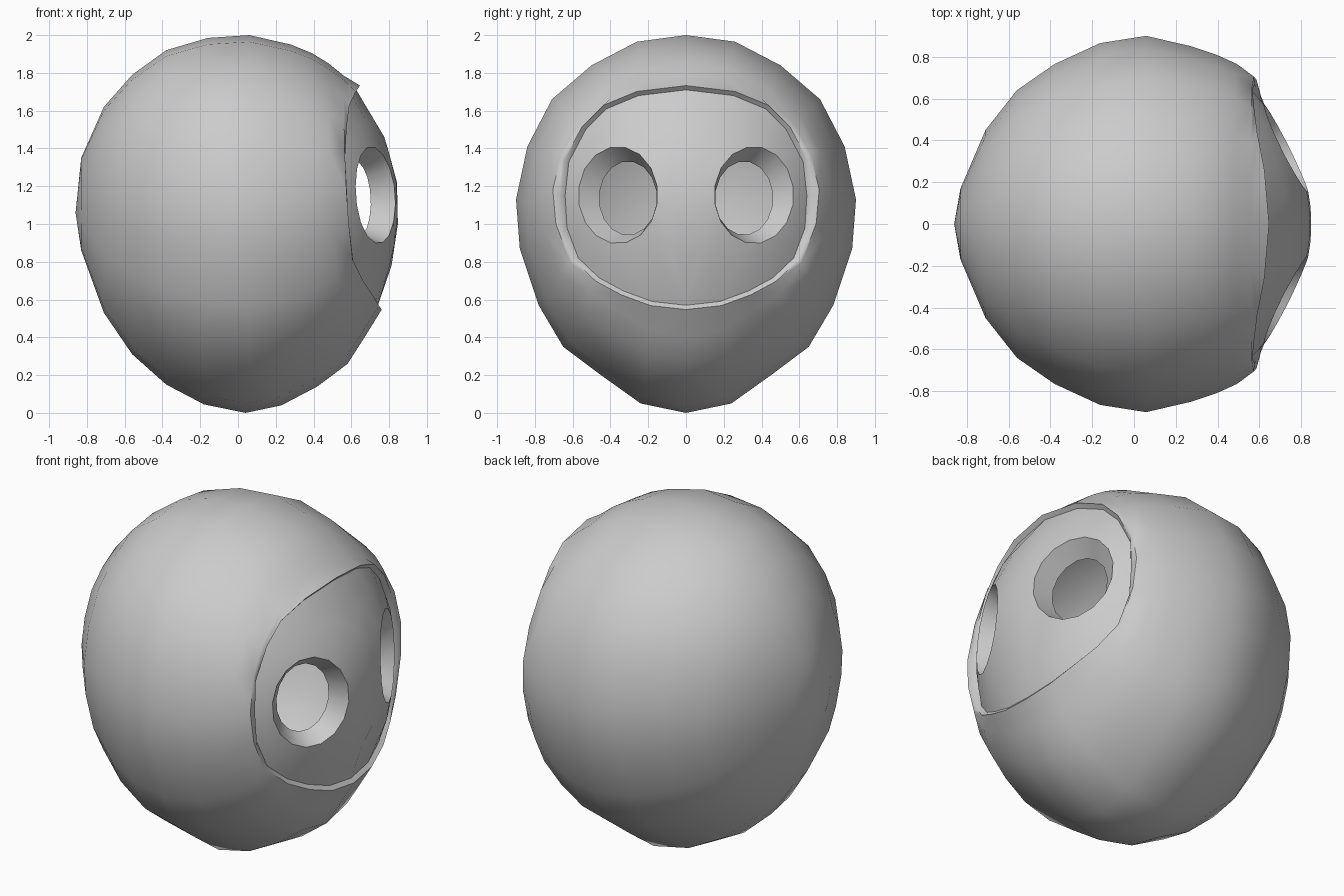
import bpy, bmesh
from math import radians, sin, cos

if "Cube" in bpy.data.objects:
    bpy.data.objects.remove(bpy.data.objects["Cube"])

bm = bmesh.new()


def loop(points):
    return [bm.verts.new(p) for p in points]


def bridge(a, b, closed=False):
    n = len(a)
    for i in range(n if closed else n - 1):
        j = (i + 1) % n
        bm.faces.new((a[i], a[j], b[j], b[i]))


def face_x(y, z):
    """Curved face surface: depth x over the y-z plane."""
    return 0.85 - 0.69 * y * y - (0.58 if z > 1.1 else 0.36) * (z - 1.1) ** 2


# Half cross-section of the shell, top to bottom
section = [(0, 2), (.26, 1.965), (.5, 1.84), (.71, 1.66), (.84, 1.41), (.9, 1.13),
           (.88, .87), (.78, .57), (.65, .35), (.45, .2), (.24, .05), (0, 0)]

# Rings from back to front: x at top, x at bottom, z low, z high, half width
rings = [(-.83, -.83, .86, 1.35, .17), (-.71, -.71, .53, 1.62, .45),
         (-.56, -.56, .31, 1.79, .64), (-.38, -.38, .15, 1.92, .765),
         (-.16, -.18, .045, 1.985, .865), (.06, .04, 0, 2, .9),
         (.28, .23, .04, 1.95, .85), (.39, .42, .14, 1.905, .81),
         (.48, .58, .26, 1.85, .765), (.56, .67, .4, 1.785, .705)]

# Half outline of the face panel, top to bottom
outline = [(0, 1.71), (.25, 1.68), (.42, 1.61), (.53, 1.5), (.62, 1.33), (.64, 1.15),
           (.63, .98), (.57, .82), (.46, .715), (.33, .645), (.18, .59), (0, .57)]

# Shell body
pole = bm.verts.new((-.86, 0, 1.06))
prev = None
for xt, xb, lo, hi, w in rings:
    cur = loop([(xt + (xb - xt) * (1 - z / 2) ** 2.5, y * w / .9, lo + (hi - lo) * z / 2)
                for y, z in section])
    if prev:
        bridge(prev, cur)
    else:
        for a, b in zip(cur, cur[1:]):
            bm.faces.new((pole, a, b))
    prev = cur

# Raised lip and small step down to the face panel
lip = loop([(face_x(y, z) + .012, y * 1.04, 1.14 + (z - 1.14) * 1.04) for y, z in outline])
bridge(prev, lip)
edge = loop([(face_x(y, z) - .008, y, z) for y, z in outline])
bridge(lip, edge)

# Half face panel closing along the midline, narrowing to the eye opening
mid_z = (.78, 1.0, 1.22, 1.46)
border = edge + loop([(face_x(0, z), 0, z) for z in mid_z])
flat = outline + [(0, z) for z in mid_z]
angles = [radians(123 - 22.5 * i) for i in range(16)]
outer = [(.36 + .21 * cos(a), 1.153 + .257 * sin(a)) for a in angles]
inner = [(.307 + .153 * cos(a), 1.137 + .195 * sin(a)) for a in angles]
between = [((p[0] + q[0]) / 2, (p[1] + q[1]) / 2) for p, q in zip(flat, outer)]
surround = loop([(face_x(y, z), y, z) for y, z in between])
rim = loop([(face_x(y, z), y, z) for y, z in outer])
socket = loop([(face_x(y, z) - .13, y, z) for y, z in inner])
bridge(border, surround, True)
bridge(surround, rim, True)
bridge(rim, socket, True)

bmesh.ops.recalc_face_normals(bm, faces=bm.faces)
if pole.link_faces[0].normal.x > 0:
    bmesh.ops.reverse_faces(bm, faces=bm.faces)

mesh = bpy.data.meshes.new("mask_shell")
bm.to_mesh(mesh)
bm.free()
shell = bpy.data.objects.new("mask_shell", mesh)
bpy.context.collection.objects.link(shell)
bpy.context.view_layer.objects.active = shell
shell.select_set(True)

# Mirror the other half across y
mirror = shell.modifiers.new("mirror", 'MIRROR')
mirror.use_axis = (False, True, False)
mirror.use_clip = True
bpy.ops.object.modifier_apply(modifier="mirror")
bpy.ops.object.shade_smooth_by_angle(angle=radians(42))
